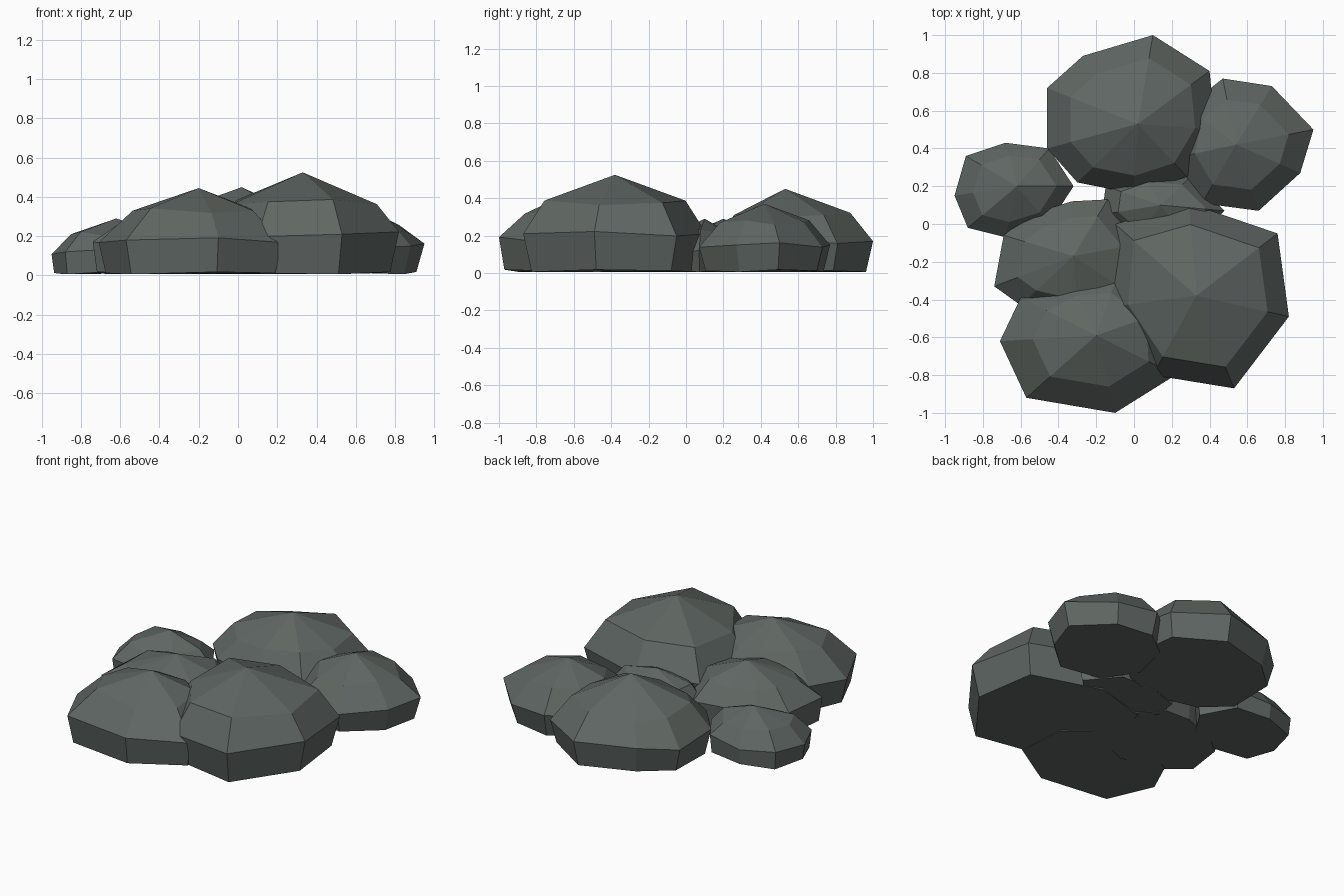
import bpy, bmesh
from mathutils import Vector

stone = bpy.data.materials.new("dark grey stone")
stone.diffuse_color = (0.115, 0.135, 0.125, 1)


def rock(name, outline, apex, wide_z, shoulder_z, shoulder=0.72, base=0.92, base_z=0.012):
    """Faceted boulder: flat base, widest ring, shoulder ring and a pointed crown."""
    bm = bmesh.new()
    top = Vector(apex)
    levels = [(base_z, base), (wide_z, 1.0), (shoulder_z, shoulder)]
    rings = []
    for level, (z, s) in enumerate(levels):
        ring = []
        for i, (x, y) in enumerate(outline):
            # slight alternating tilt keeps the rings irregular
            dz = 0.012 * ((i * 2 + level) % 3 - 1) if level else 0.006 * (i % 3 - 1)
            ring.append(bm.verts.new((top.x + (x - top.x) * s,
                                      top.y + (y - top.y) * s, z + dz)))
        rings.append(ring)
    crown = bm.verts.new(top)
    n = len(outline)
    for i in range(n):
        j = (i + 1) % n
        for lo, hi in zip(rings, rings[1:]):
            bm.faces.new((lo[i], lo[j], hi[j], hi[i]))
        bm.faces.new((rings[-1][i], rings[-1][j], crown))
    bm.faces.new(rings[0][::-1])
    bmesh.ops.recalc_face_normals(bm, faces=bm.faces)
    mesh = bpy.data.meshes.new(name)
    bm.to_mesh(mesh)
    bm.free()
    mesh.materials.append(stone)
    bpy.context.collection.objects.link(bpy.data.objects.new(name, mesh))


# Outlines run clockwise as seen from above
rock("back_boulder",
     [(0.10, 1.0), (0.40, 0.81), (0.43, 0.50), (0.28, 0.25), (0.0, 0.16),
      (-0.30, 0.22), (-0.46, 0.40), (-0.46, 0.72), (-0.27, 0.89)],
     (0.02, 0.53, 0.45), 0.17, 0.31, 0.74)
rock("back_right_boulder",
     [(0.47, 0.77), (0.73, 0.73), (0.95, 0.50), (0.88, 0.27), (0.66, 0.07),
      (0.36, 0.11), (0.22, 0.35), (0.28, 0.62)],
     (0.54, 0.42, 0.37), 0.15, 0.27, 0.68, 0.9)
rock("left_boulder",
     [(-0.89, 0.36), (-0.68, 0.43), (-0.45, 0.40), (-0.32, 0.20), (-0.45, 0.0),
      (-0.68, -0.07), (-0.88, -0.02), (-0.95, 0.15)],
     (-0.62, 0.20, 0.29), 0.12, 0.21, 0.70, 0.96)
rock("left_middle_boulder",
     [(-0.69, -0.06), (-0.55, 0.05), (-0.33, 0.12), (-0.14, 0.13), (0.05, -0.10),
      (0.0, -0.38), (-0.30, -0.50), (-0.60, -0.43), (-0.74, -0.33)],
     (-0.32, -0.17, 0.36), 0.16, 0.27, 0.70, 0.95)
rock("large_right_boulder",
     [(0.29, 0.11), (0.76, -0.05), (0.82, -0.49), (0.53, -0.87), (0.10, -0.80),
      (-0.14, -0.44), (-0.10, 0.0)],
     (0.33, -0.38, 0.525), 0.21, 0.375, 0.77, 0.91)
rock("front_boulder",
     [(-0.60, -0.39), (-0.35, -0.27), (-0.08, -0.25), (0.20, -0.45), (0.22, -0.80),
      (-0.10, -1.0), (-0.57, -0.92), (-0.71, -0.62)],
     (-0.20, -0.59, 0.445), 0.18, 0.33, 0.66, 0.93)
rock("small_middle_boulder",
     [(-0.15, 0.20), (0.05, 0.27), (0.30, 0.25), (0.48, 0.07), (0.30, -0.10),
      (0.0, -0.10), (-0.17, 0.05)],
     (0.14, 0.10, 0.29), 0.12, 0.22, 0.72)
